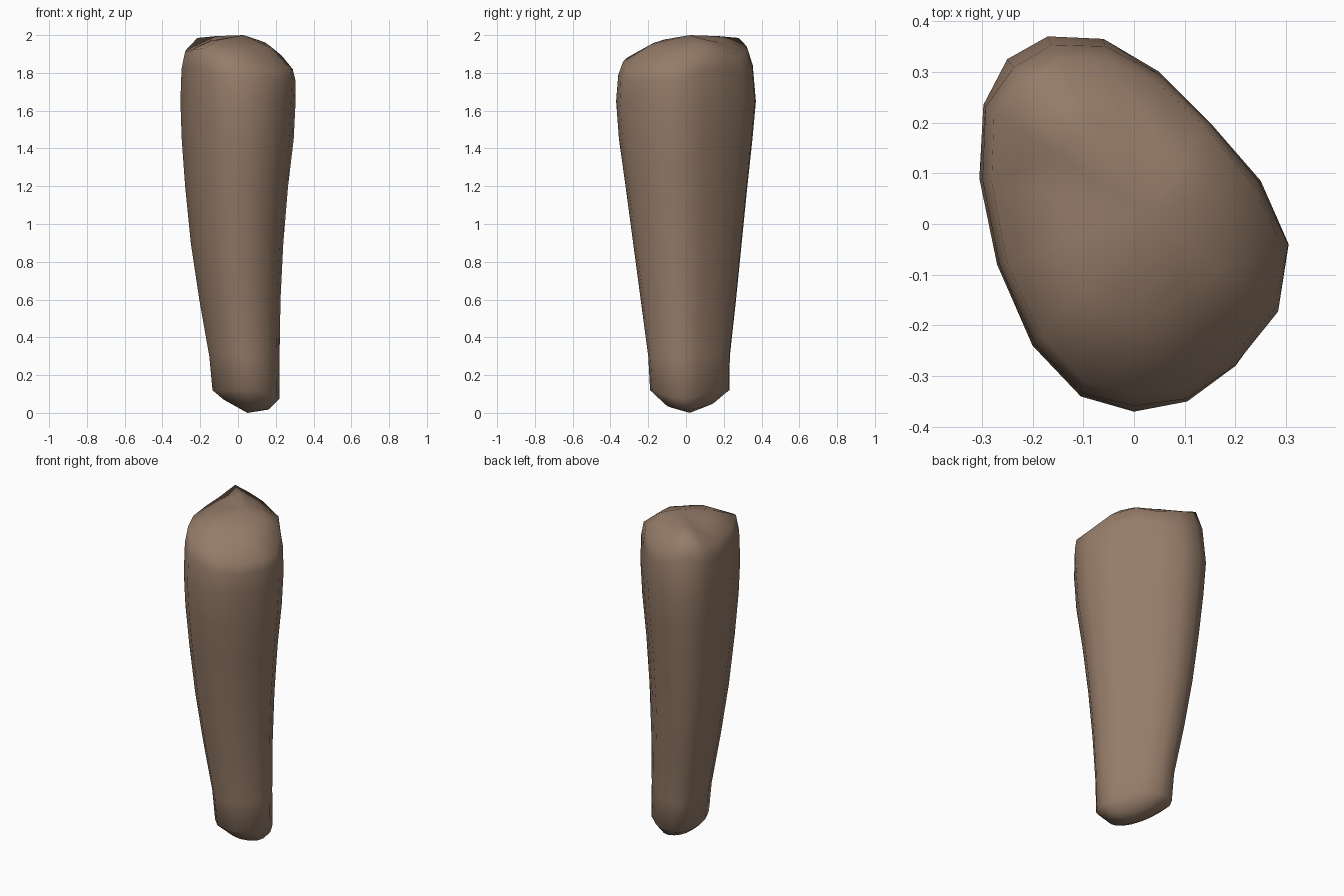
import bpy, bmesh, math

if "Cube" in bpy.data.objects:
    bpy.data.objects.remove(bpy.data.objects["Cube"])

# Cross-section at the widest height, seen from above
OUTLINE = [(-.17, .37), (-.06, .365), (.05, .3), (.15, .2), (.25, .085), (.305, -.04),
           (.28, -.17), (.2, -.28), (.105, -.35), (0, -.37), (-.105, -.34), (-.2, -.24),
           (-.27, -.08), (-.305, .09), (-.297, .235), (-.25, .325)]
# Side profile: z, x min, x max, y min, y max
PROFILE = [(.12, -.135, .22, -.19, .23), (.3, -.152, .22, -.2, .232),
           (.6, -.205, .225, -.24, .265), (.9, -.25, .24, -.28, .295),
           (1.2, -.28, .265, -.32, .325), (1.45, -.298, .295, -.355, .352),
           (1.65, -.305, .305, -.37, .37)]
# Uneven top rim: inset and height for each outline point
RIM = [(.87, 1.94), (.88, 1.91), (.93, 1.89), (.95, 1.92), (.93, 1.89), (.95, 1.82),
       (.99, 1.82), (.95, 1.81), (.93, 1.83), (.9, 1.86), (.92, 1.88), (.92, 1.93),
       (.93, 1.92), (.92, 1.91), (.93, 1.92), (.86, 1.985)]


def section(z, x0, x1, y0, y1):
    return [((x0 + x1) / 2 + x / .305 * (x1 - x0) / 2,
             (y0 + y1) / 2 + y / .37 * (y1 - y0) / 2, z) for x, y in OUTLINE]


rings = [section(*p) for p in PROFILE]

# Rounded foot, dipping lower on the right
foot = [(x, y, z - max(0, x - .12) * .45) for x, y, z in rings[0]]
rings[0] = foot
toe = [(.045 + (x - .045) * .68, .02 + (y - .02) * .6, .045 - .15 * (x - .04))
       for x, y, z in foot]
rings.insert(0, toe)

# Shoulder, rim and domed crown
rings.append([(x * (1 + s) / 2 + x * .02, y * (1 + s) / 2 + y * .02, 1.65 + (z - 1.65) * .66)
              for (x, y), (s, z) in zip(OUTLINE, RIM)])
rings.append([(x * s, y * s, z) for (x, y), (s, z) in zip(OUTLINE, RIM)])
rings.append([(.02 + (x * s - .02) * .58, .02 + (y * s - .02) * .58, z + (2 - z) * .65)
              for (x, y), (s, z) in zip(OUTLINE, RIM)])

# Loft the rings and close both ends
bm = bmesh.new()
loops = [[bm.verts.new(p) for p in ring] for ring in rings]
n = len(OUTLINE)
for a, b in zip(loops, loops[1:]):
    for i in range(n):
        j = (i + 1) % n
        bm.faces.new((a[i], a[j], b[j], b[i]))
for loop, tip in ((loops[0], (.05, .02, 0)), (loops[-1], (.03, .02, 2))):
    v = bm.verts.new(tip)
    for i in range(n):
        bm.faces.new((loop[i], loop[(i + 1) % n], v))
bmesh.ops.recalc_face_normals(bm, faces=bm.faces)

mesh = bpy.data.meshes.new("standing_stone")
bm.to_mesh(mesh)
bm.free()
stone = bpy.data.objects.new("standing_stone", mesh)
bpy.context.collection.objects.link(stone)

mat = bpy.data.materials.new("brown_stone")
mat.diffuse_color = (.3, .2, .14, 1)
mat.use_nodes = True
mat.node_tree.nodes["Principled BSDF"].inputs["Base Color"].default_value = mat.diffuse_color
mesh.materials.append(mat)

bpy.context.view_layer.objects.active = stone
stone.select_set(True)
bpy.ops.object.shade_smooth_by_angle(angle=math.radians(80))
